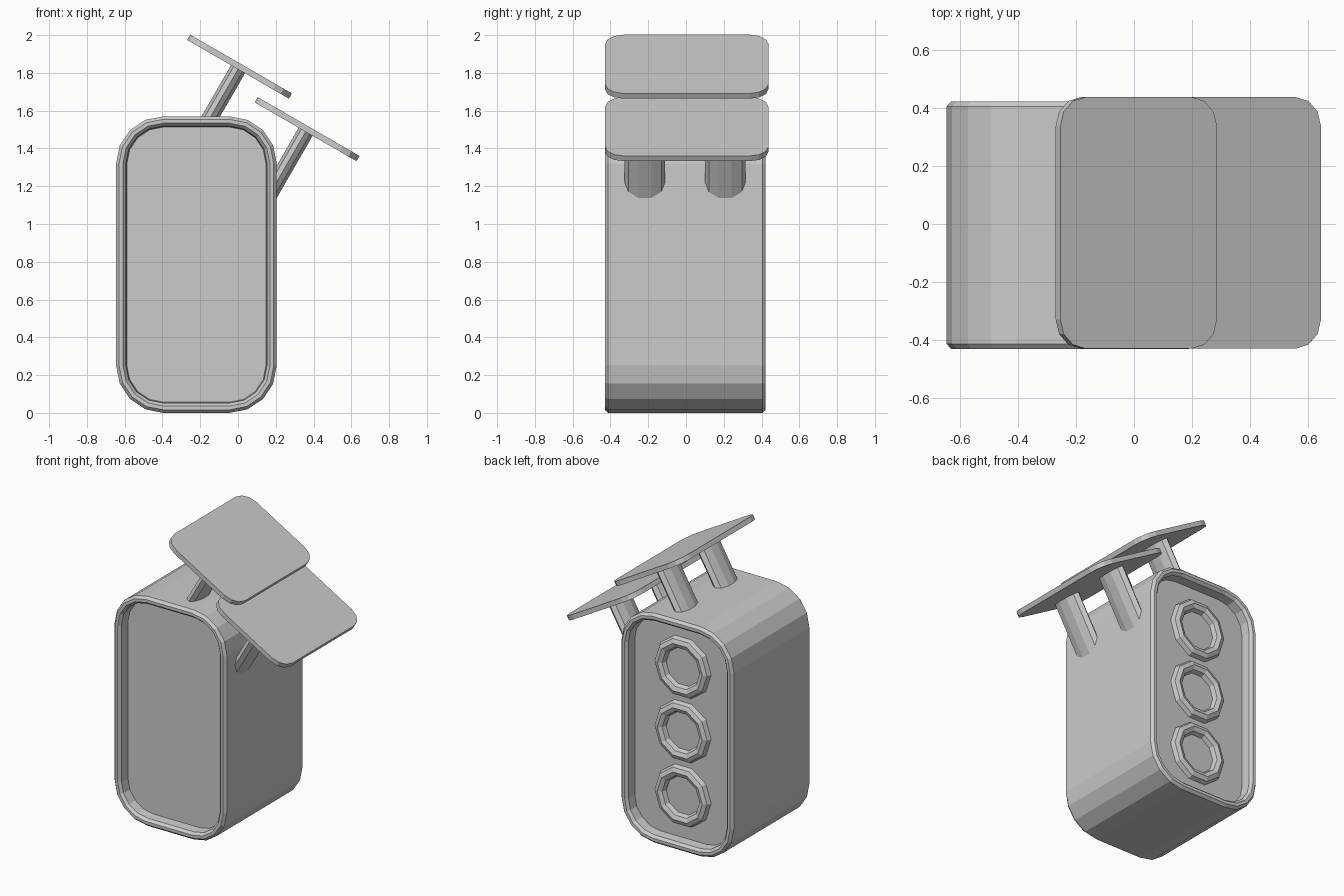
import bpy, bmesh
from math import sin, cos, pi, radians
from mathutils import Matrix, Vector

if "Cube" in bpy.data.objects:
    bpy.data.objects.remove(bpy.data.objects["Cube"])


def rounded_rect(w, h, r, seg):
    pts = []
    for k, (sx, sy) in enumerate([(1, 1), (-1, 1), (-1, -1), (1, -1)]):
        for i in range(seg + 1):
            a = (k + i / seg) * pi / 2
            pts.append((sx * (w / 2 - r) + r * cos(a), sy * (h / 2 - r) + r * sin(a)))
    return pts


def loft(name, loops):
    """Skin a list of matching closed loops and cap both ends."""
    bm = bmesh.new()
    rings = [[bm.verts.new(p) for p in loop] for loop in loops]
    n = len(rings[0])
    for a, b in zip(rings, rings[1:]):
        for i in range(n):
            j = (i + 1) % n
            bm.faces.new((a[i], a[j], b[j], b[i]))
    bm.faces.new(rings[0])
    bm.faces.new(rings[-1])
    bmesh.ops.recalc_face_normals(bm, faces=bm.faces)
    me = bpy.data.meshes.new(name)
    bm.to_mesh(me)
    bm.free()
    ob = bpy.data.objects.new(name, me)
    bpy.context.collection.objects.link(ob)
    return ob


CX, CZ, CY = -0.22, 0.785, -0.004
HALF = 0.426
RECESS = 0.08

# Casing: rounded box with a raised rim and recessed panel at both ends (inset, depth)
rim = [(0.057, RECESS), (0.052, 0.018), (0.036, 0.0), (0.016, 0.0), (0.0, 0.018)]
sections = [(i, -HALF + d) for i, d in rim] + [(i, HALF - d) for i, d in reversed(rim)]
loft("casing", [[(CX + x, CY + y, CZ + z) for x, z in
                 rounded_rect(0.85 - 2 * i, 1.57 - 2 * i, 0.25 - i, 4)]
                for i, y in sections])

# Three rings on the back panel
for k in (-1, 0, 1):
    bpy.ops.mesh.primitive_torus_add(
        major_segments=10, minor_segments=8, major_radius=0.17, minor_radius=0.04,
        location=(CX, CY + HALF - RECESS, CZ + 0.44 * k), rotation=(pi / 2, 0, 0))
    bpy.context.object.name = "back_ring"

# Tilted plates, each carried by two oval posts
tilt = Matrix.Rotation(radians(30), 4, 'Y')
for label, x, z in (("upper", 0.008, 1.833), ("lower", 0.366, 1.502)):
    frame = Matrix.Translation((x, 0.004, z)) @ tilt
    outline = rounded_rect(0.622, 0.865, 0.1, 3)
    t = 0.016
    loft(label + "_plate", [[frame @ Vector((u, v, h)) for u, v in outline]
                            for h in (-t, t)])
    for side in (-1, 1):
        oval = [(0.045 * sin(i * pi / 5), side * 0.213 - 0.009 + 0.108 * cos(i * pi / 5))
                for i in range(10)]
        loft(label + "_post", [[frame @ Vector((u, v, h)) for u, v in oval]
                               for h in (-0.48, -0.005)])
